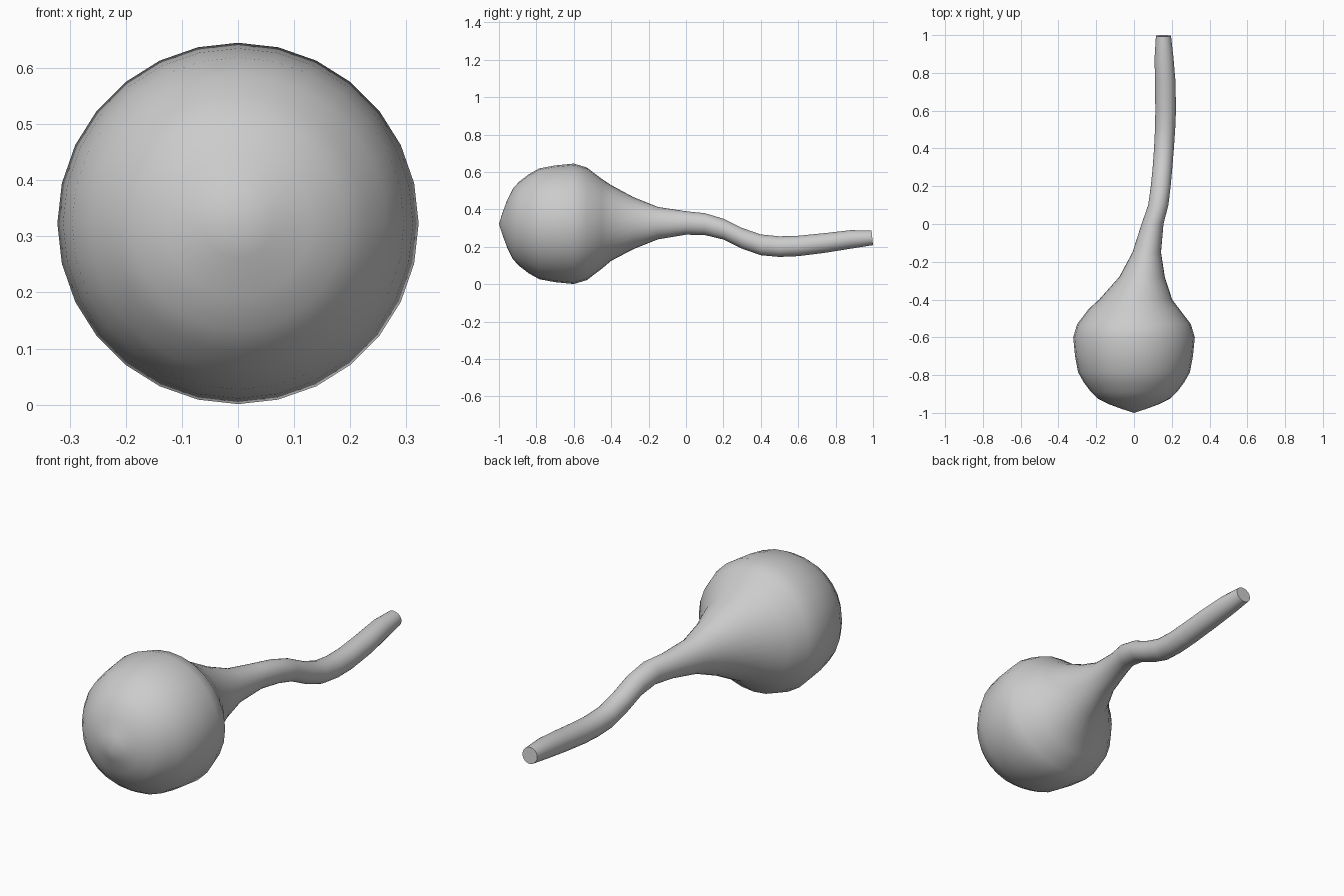
import bpy, bmesh, math

if "Cube" in bpy.data.objects:
    bpy.data.objects.remove(bpy.data.objects["Cube"])

SIDES = 28

# Round bulb: (y, radius), centred on x = 0
bulb = [(-0.98, 0.062), (-0.955, 0.13), (-0.925, 0.19), (-0.89, 0.227),
        (-0.84, 0.265), (-0.785, 0.296), (-0.70, 0.312), (-0.60, 0.322),
        (-0.53, 0.301), (-0.45, 0.240)]
rings = [(y, 0.0, 0.323, r, r) for y, r in bulb]

# Tapering wavy tail: (y, left x, right x, bottom z, top z)
tail = [(-0.40, -0.185, 0.202, 0.125, 0.530), (-0.28, -0.078, 0.163, 0.188, 0.465),
        (-0.15, -0.008, 0.143, 0.240, 0.413), (0.0, 0.040, 0.156, 0.265, 0.390),
        (0.10, 0.075, 0.182, 0.263, 0.380), (0.20, 0.089, 0.194, 0.239, 0.350),
        (0.30, 0.099, 0.203, 0.190, 0.301), (0.40, 0.106, 0.211, 0.155, 0.266),
        (0.50, 0.111, 0.218, 0.146, 0.256), (0.60, 0.113, 0.222, 0.150, 0.259),
        (0.75, 0.111, 0.220, 0.169, 0.274), (0.88, 0.109, 0.209, 0.190, 0.289),
        (0.995, 0.116, 0.196, 0.209, 0.287)]
rings += [(y, (a + b) / 2, (c + d) / 2, (b - a) / 2, (d - c) / 2)
          for y, a, b, c, d in tail]

# Loft the rings into one closed skin
bm = bmesh.new()
loops = []
for y, cx, cz, rx, rz in rings:
    loops.append([bm.verts.new((cx + rx * math.cos(t), y, cz + rz * math.sin(t)))
                  for t in (2 * math.pi * i / SIDES for i in range(SIDES))])
for lo, hi in zip(loops, loops[1:]):
    for i in range(SIDES):
        j = (i + 1) % SIDES
        bm.faces.new((lo[i], lo[j], hi[j], hi[i]))

# Pointed front and flat tail end
tip = bm.verts.new((0, -1, 0.323))
for i in range(SIDES):
    bm.faces.new((tip, loops[0][(i + 1) % SIDES], loops[0][i]))
bm.faces.new(loops[-1])
for v in loops[-1]:
    v.co.y += 0.005 - 0.1 * (v.co.z - 0.248)  # slightly slanted end
top = max(v.co.y for v in loops[-1])
for v in loops[-1]:
    v.co.y += 1.0 - top
bmesh.ops.recalc_face_normals(bm, faces=bm.faces)

mesh = bpy.data.meshes.new("bulb_with_tail")
bm.to_mesh(mesh)
bm.free()
body = bpy.data.objects.new("bulb_with_tail", mesh)
bpy.context.collection.objects.link(body)
bpy.context.view_layer.objects.active = body
body.select_set(True)
bpy.ops.object.shade_smooth_by_angle(angle=math.radians(35))
